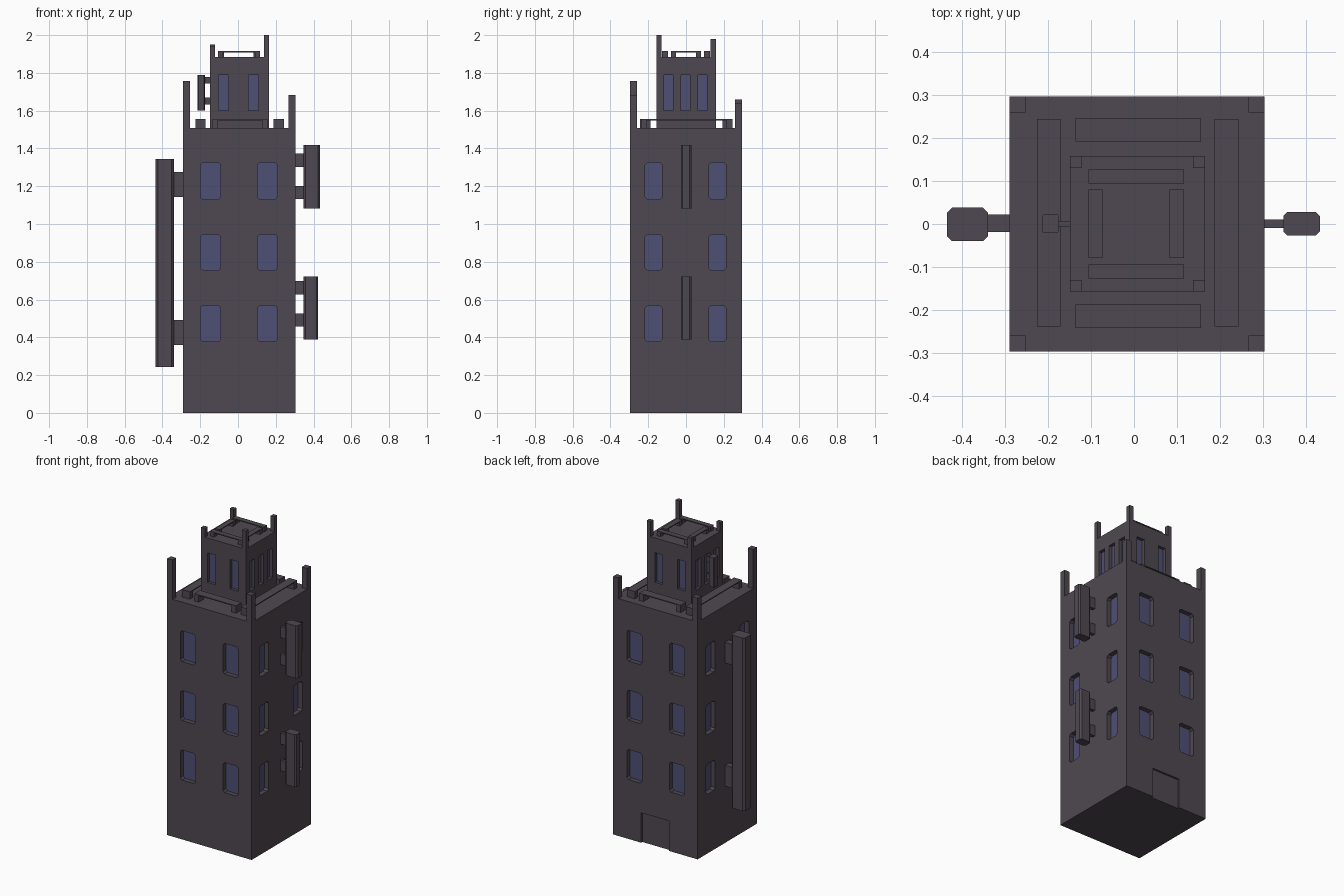
import bpy, bmesh
from mathutils import Vector

if "Cube" in bpy.data.objects:
    bpy.data.objects.remove(bpy.data.objects["Cube"])


def material(name, rgb):
    m = bpy.data.materials.new(name)
    m.diffuse_color = (*rgb, 1)
    m.use_nodes = True
    m.node_tree.nodes["Principled BSDF"].inputs["Base Color"].default_value = m.diffuse_color
    return m


STONE = material("dark stone", (0.078, 0.064, 0.082))
GLASS = material("blue glass", (0.078, 0.080, 0.175))


def add_prism(bm, lo, hi, axis=2, c=0.0):
    """Box from lo to hi; the four edges along axis are chamfered by c."""
    u, v = [i for i in range(3) if i != axis]
    a, b, d, e = lo[u], hi[u], lo[v], hi[v]
    if c:
        prof = [(a + c, d), (b - c, d), (b, d + c), (b, e - c),
                (b - c, e), (a + c, e), (a, e - c), (a, d + c)]
    else:
        prof = [(a, d), (b, d), (b, e), (a, e)]
    rings = []
    for w in (lo[axis], hi[axis]):
        ring = []
        for p, q in prof:
            co = Vector((0, 0, 0))
            co[u], co[v], co[axis] = p, q, w
            ring.append(bm.verts.new(co))
        rings.append(ring)
    r0, r1 = rings
    faces = [bm.faces.new(r0), bm.faces.new(r1)]
    n = len(prof)
    for i in range(n):
        j = (i + 1) % n
        faces.append(bm.faces.new((r0[i], r0[j], r1[j], r1[i])))
    bmesh.ops.recalc_face_normals(bm, faces=faces)


def make(name, prisms):
    bm = bmesh.new()
    for p in prisms:
        add_prism(bm, *p)
    me = bpy.data.meshes.new(name)
    bm.to_mesh(me)
    bm.free()
    me.materials.append(STONE)
    ob = bpy.data.objects.new(name, me)
    bpy.context.collection.objects.link(ob)
    return ob


def carved_block(name, lo, hi, depth, front, side, rows, c, extra=()):
    """Block with recessed windows on all four sides and glass at the back of each recess."""
    ob = make(name, [(lo, hi)])
    cuts = list(extra)
    o = 0.02
    for z0, z1 in rows:
        for a, b in front:
            cuts.append(((a, lo[1] - o, z0), (b, lo[1] + depth, z1), 1, c))
            cuts.append(((a, hi[1] - depth, z0), (b, hi[1] + o, z1), 1, c))
        for a, b in side:
            cuts.append(((lo[0] - o, a, z0), (lo[0] + depth, b, z1), 0, c))
            cuts.append(((hi[0] - depth, a, z0), (hi[0] + o, b, z1), 0, c))
    cutter = make(name + "_cutter", cuts)
    mod = ob.modifiers.new("windows", 'BOOLEAN')
    mod.operation, mod.object, mod.solver = 'DIFFERENCE', cutter, 'EXACT'
    dg = bpy.context.evaluated_depsgraph_get()
    me = bpy.data.meshes.new_from_object(ob.evaluated_get(dg))
    ob.modifiers.clear()
    ob.data = me
    bpy.data.objects.remove(cutter)
    me.materials.clear()
    me.materials.append(STONE)
    me.materials.append(GLASS)
    # glass: side faces lying exactly at the recess depth
    for f in me.polygons:
        k = f.center
        d = min(k.x - lo[0], hi[0] - k.x, k.y - lo[1], hi[1] - k.y)
        f.material_index = int(abs(d - depth) < 1e-3 and abs(f.normal.z) < 0.1)
    return ob


def corner_posts(name, lo, hi, size, z, tops):
    for (sx, sy), top in tops.items():
        x = lo[0] if sx < 0 else hi[0] - size
        y = lo[1] if sy < 0 else hi[1] - size
        make(name, [((x, y, z), (x + size, y + size, top))])


def railing(name, x0, x1, y0, y1, z0, z1, end, t=0.006):
    """Thin top slab carried by a block at each end."""
    parts = [((x0, y0, z1 - t), (x1, y1, z1))]
    if x1 - x0 > y1 - y0:
        parts += [((x0, y0, z0), (x0 + end, y1, z1 - t)), ((x1 - end, y0, z0), (x1, y1, z1 - t))]
    else:
        parts += [((x0, y0, z0), (x1, y0 + end, z1 - t)), ((x0, y1 - end, z0), (x1, y1, z1 - t))]
    make(name, parts)


def hanging_sign(name, x, y, z, arm_x, arm_y, arms, c):
    make(name, [((x[0], y[0], z[0]), (x[1], y[1], z[1]), 2, c)])
    make(name + "_brackets", [((arm_x[0], arm_y[0], a), (arm_x[1], arm_y[1], b)) for a, b in arms])


# main block with windows and a back door recess
LO, HI = (-0.29, -0.297, 0), (0.304, 0.297, 1.508)
door = ((-0.09, HI[1] - 0.012, -0.02), (0.107, HI[1] + 0.02, 0.19))
carved_block("main_block", LO, HI, 0.03,
             [(-0.198, -0.092), (0.103, 0.208)], [(-0.216, -0.127), (0.121, 0.212)],
             [(0.377, 0.568), (0.755, 0.945), (1.13, 1.325)], 0.012, [door])
corner_posts("roof_post", LO, HI, 0.037, 1.508,
             {(-1, -1): 1.757, (1, -1): 1.682, (-1, 1): 1.66, (1, 1): 1.64})

# top tower
TLO, THI = (-0.149, -0.157, 1.508), (0.165, 0.158, 1.884)
carved_block("top_tower", TLO, THI, 0.02,
             [(-0.103, -0.05), (0.055, 0.109)],
             [(-0.117, -0.069), (-0.026, 0.022), (0.064, 0.111)], [(1.602, 1.79)], 0)
corner_posts("tower_post", TLO, THI, 0.027, 1.884,
             {(-1, -1): 1.94, (1, -1): 2.0, (-1, 1): 1.95, (1, 1): 1.98})

# roof railings
for x0, x1, y0, y1 in [(-0.226, -0.171, -0.239, 0.245), (0.188, 0.244, -0.239, 0.245),
                       (-0.136, 0.156, 0.192, 0.247), (-0.136, 0.156, -0.243, -0.188)]:
    railing("roof_railing", x0, x1, y0, y1, 1.508, 1.555, 0.03)
for x0, x1, y0, y1 in [(-0.106, -0.074, -0.079, 0.08), (0.083, 0.116, -0.079, 0.08),
                       (-0.106, 0.116, 0.094, 0.127), (-0.106, 0.116, -0.127, -0.094)]:
    railing("tower_railing", x0, x1, y0, y1, 1.884, 1.915, 0.026)

# hanging signs
hanging_sign("left_sign", (-0.436, -0.34), (-0.04, 0.038), (0.243, 1.343),
             (-0.34, -0.29), (-0.019, 0.022), [(0.36, 0.493), (1.143, 1.275)], 0.012)
hanging_sign("upper_right_sign", (0.348, 0.433), (-0.027, 0.028), (1.083, 1.417),
             (0.304, 0.348), (-0.009, 0.011), [(1.133, 1.2), (1.303, 1.373)], 0.009)
hanging_sign("lower_right_sign", (0.348, 0.424), (-0.027, 0.028), (0.389, 0.723),
             (0.304, 0.348), (-0.009, 0.011), [(0.457, 0.525), (0.627, 0.697)], 0.009)
hanging_sign("tower_sign", (-0.214, -0.175), (-0.021, 0.023), (1.602, 1.79),
             (-0.175, -0.149), (-0.006, 0.006), [(1.633, 1.67), (1.743, 1.777)], 0.004)
